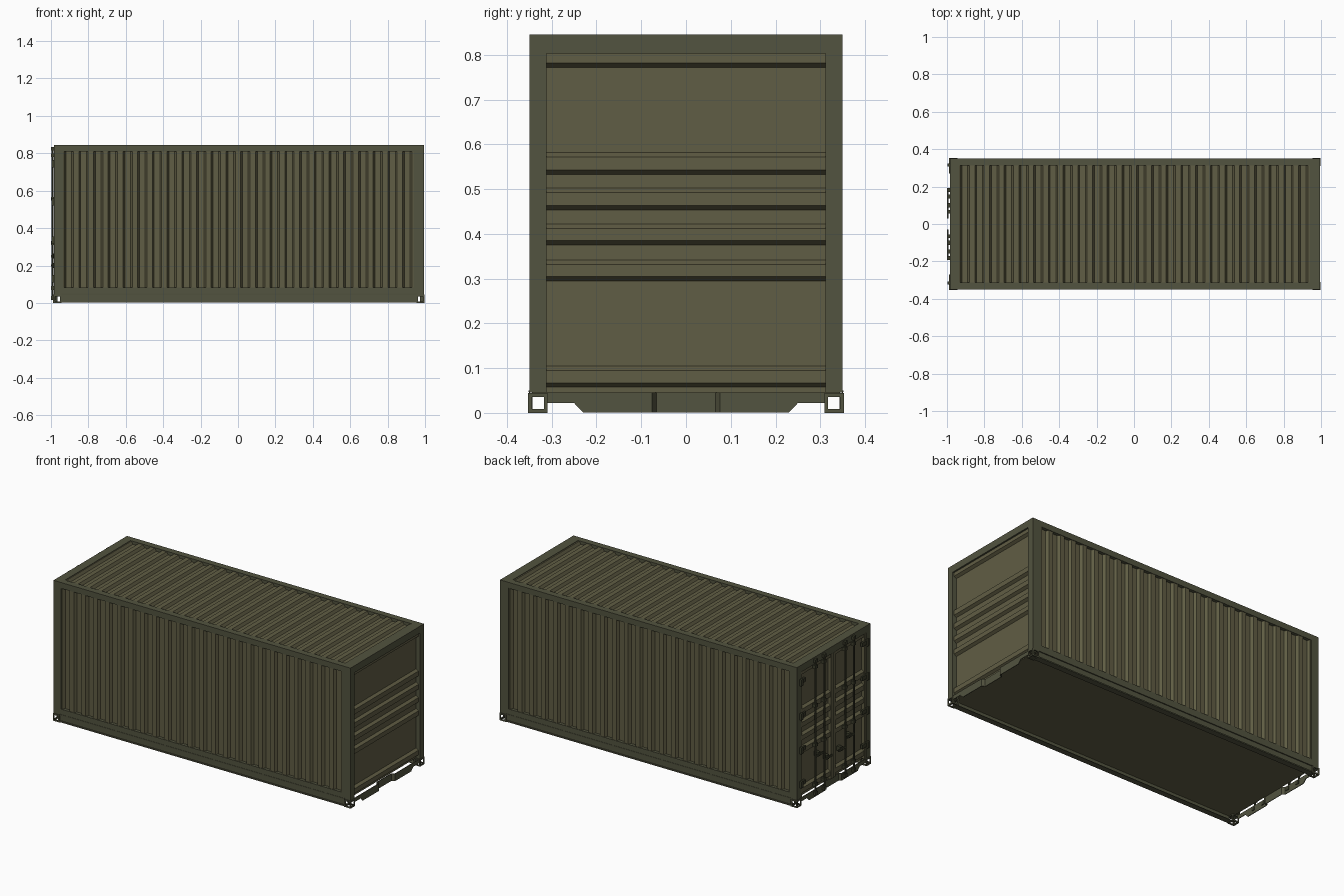
import bpy, bmesh
from mathutils import Vector

if "Cube" in bpy.data.objects:
    bpy.data.objects.remove(bpy.data.objects["Cube"])


def material(name, rgb):
    m = bpy.data.materials.new(name)
    m.diffuse_color = (*rgb, 1)
    m.use_nodes = True
    m.node_tree.nodes["Principled BSDF"].inputs["Base Color"].default_value = m.diffuse_color
    return m


FRAME = material("frame_paint", (0.085, 0.087, 0.050))
PANEL = material("panel_paint", (0.118, 0.110, 0.058))
DARK = material("hardware_paint", (0.045, 0.047, 0.025))


def finish(bm, name, mat):
    bmesh.ops.recalc_face_normals(bm, faces=bm.faces)
    me = bpy.data.meshes.new(name)
    bm.to_mesh(me)
    bm.free()
    me.materials.append(mat)
    ob = bpy.data.objects.new(name, me)
    bpy.context.collection.objects.link(ob)
    return ob


def boxes(name, spans, mat):
    """One object from boxes given as (x0, x1, y0, y1, z0, z1)."""
    bm = bmesh.new()
    for x0, x1, y0, y1, z0, z1 in spans:
        vs = bmesh.ops.create_cube(bm, size=1)["verts"]
        bmesh.ops.scale(bm, vec=(x1 - x0, y1 - y0, z1 - z0), verts=vs)
        bmesh.ops.translate(bm, vec=((x0 + x1) / 2, (y0 + y1) / 2, (z0 + z1) / 2), verts=vs)
    return finish(bm, name, mat)


def strip(name, edge_a, edge_b, mat, thick=0.0):
    """Folded sheet between two matching polylines."""
    bm = bmesh.new()
    a = [bm.verts.new(p) for p in edge_a]
    b = [bm.verts.new(p) for p in edge_b]
    for i in range(len(a) - 1):
        bm.faces.new((a[i], a[i + 1], b[i + 1], b[i]))
    ob = finish(bm, name, mat)
    if thick:
        mod = ob.modifiers.new("thickness", "SOLIDIFY")
        mod.thickness, mod.offset = thick, 0
    return ob


def corrugation(grooves, start, end, depth, slope=0.010):
    """Points (position, depth) of a sheet with trapezoid grooves."""
    pts = [(start, 0)]
    for lo, hi in grooves:
        pts += [(lo, 0), (lo + slope, depth), (hi - slope, depth), (hi, 0)]
    return pts + [(end, 0)]


X0, X1, Y, TOP = -0.985, 0.995, 0.35, 0.845

# Frame: corner posts, top rails, bottom side rails
spans = []
for s in (-1, 1):
    ya, yb = sorted((s * 0.312, s * Y))
    spans += [(X0, -0.935, ya, yb, 0.045, TOP), (0.938, X1, ya, yb, 0.045, TOP),
              (-0.935, 0.938, ya, yb, 0.81, TOP), (-0.935, 0.938, ya, yb, 0.05, 0.082)]
spans += [(X0, -0.935, -0.312, 0.312, 0.803, TOP), (0.938, X1, -0.312, 0.312, 0.803, TOP)]
boxes("frame", spans, FRAME)

# Channel-shaped lower side rails
for s, side in ((-1, "front"), (1, "back")):
    prof = [(0.316, 0.003), (0.35, 0.003), (0.35, 0.008), (0.344, 0.008), (0.344, 0.043), (0.35, 0.043), (0.35, 0.05)]
    strip(side + "_lower_rail", [(-0.945, s * y, z) for y, z in prof],
          [(0.957, s * y, z) for y, z in prof], FRAME, 0.003)

# Floor
boxes("floor", [(-0.962, 0.965, -0.344, 0.344, 0.041, 0.046)], PANEL)

# Corrugated long sides and roof
pitch = (1.86 - 0.05) / 23
grooves = [(-0.93 + i * pitch, -0.88 + i * pitch) for i in range(24)]
wave = corrugation(grooves, -0.938, 0.94, 0.016)
for s, side in ((-1, "front"), (1, "back")):
    strip(side + "_wall", [(x, s * (0.347 - d), 0.08) for x, d in wave],
          [(x, s * (0.347 - d), 0.812) for x, d in wave], PANEL)
strip("roof", [(x, -0.314, 0.842 - d) for x, d in wave],
      [(x, 0.314, 0.842 - d) for x, d in wave], PANEL)

# End wall with horizontal grooves
bands = [(0.095, 0.305), (0.332, 0.385), (0.412, 0.463), (0.492, 0.543), (0.572, 0.782)]
wave = [(0.045, 0.016), (0.058, 0.016), (0.067, 0)] + corrugation(bands, 0.068, 0.805, 0.016)
strip("end_wall", [(0.985 - d, -0.313, z) for z, d in wave],
      [(0.985 - d, 0.313, z) for z, d in wave], PANEL)

# Two doors with the same grooves, stiles and a centre seal
for s, side in ((-1, "right"), (1, "left")):
    strip(side + "_door", [(-0.979 + d, s * 0.004, z) for z, d in wave],
          [(-0.979 + d, s * 0.312, z) for z, d in wave], PANEL)
    stiles = [sorted((s * a, s * b)) for a, b in ((0.004, 0.022), (0.296, 0.312))]
    boxes(side + "_door_stiles", [(-0.982, -0.96, a, b, 0.047, 0.80) for a, b in stiles], PANEL)
boxes("door_seal", [(-0.983, -0.965, -0.004, 0.004, 0.047, 0.803)], DARK)

# Stepped sill plates below both ends
half = [(0.312, 0, 0.022), (0.25, 0, 0.022), (0.23, 0, 0.001), (0.077, 0, 0.001), (0.067, 1, 0.001)]
sill = half + [(-y, k, z) for y, k, z in reversed(half)]
for name, xo, step in (("end_sill", 0.992, -0.018), ("door_sill", -0.982, 0.014)):
    strip(name, [(xo + k * step, y, z) for y, k, z in sill],
          [(xo + k * step, y, 0.045) for y, k, z in sill], FRAME, 0.004)

# Hollow corner castings
for cx, end in ((-0.966, "door"), (0.976, "end")):
    for s, side in ((-1, "front"), (1, "back")):
        bm = bmesh.new()
        bmesh.ops.create_cube(bm, size=0.044)
        faces = bm.faces[:]
        bmesh.ops.inset_individual(bm, faces=faces, thickness=0.012)
        bmesh.ops.delete(bm, geom=faces, context="FACES")
        bmesh.ops.translate(bm, vec=Vector((cx, s * 0.331, 0.022)), verts=bm.verts)
        ob = finish(bm, f"{end}_{side}_corner_casting", FRAME)
        mod = ob.modifiers.new("thickness", "SOLIDIFY")
        mod.thickness, mod.offset = 0.005, -1

# Door locking bars, their guides and handles
for i, y in enumerate((-0.182, -0.10, 0.10, 0.182)):
    bpy.ops.mesh.primitive_cylinder_add(vertices=8, radius=0.0055, depth=0.815,
                                        location=(-0.992, y, 0.4235))
    bar = bpy.context.object
    bar.name = f"locking_bar_{i + 1}"
    bar.data.materials.append(DARK)
    guides = [(-0.999, -0.976, y - 0.011, y + 0.011, z - 0.010, z + 0.010)
              for z in (0.027, 0.08, 0.32, 0.557, 0.79, 0.825)]
    boxes(f"bar_guides_{i + 1}", guides, DARK)
    ya, yb = sorted((y, y - (0.07 if y > 0 else -0.07)))
    z = 0.25 if abs(y) > 0.15 else 0.20
    boxes(f"handle_{i + 1}", [(-0.9985, -0.992, ya, yb, z - 0.006, z + 0.006),
                              (-0.993, -0.965, (ya + yb) / 2 - 0.01, (ya + yb) / 2 + 0.01, z - 0.013, z + 0.013)], DARK)

# Four hinges on each door: leaf and knuckle
for s, side in ((-1, "right"), (1, "left")):
    spans = []
    for z in (0.13, 0.335, 0.54, 0.745):
        for a, b, x, h in ((0.27, 0.318, -0.988, 0.012), (0.308, 0.324, -0.998, 0.02)):
            ya, yb = sorted((s * a, s * b))
            spans.append((x, -0.975, ya, yb, z - h, z + h))
    boxes(side + "_hinges", spans, DARK)
